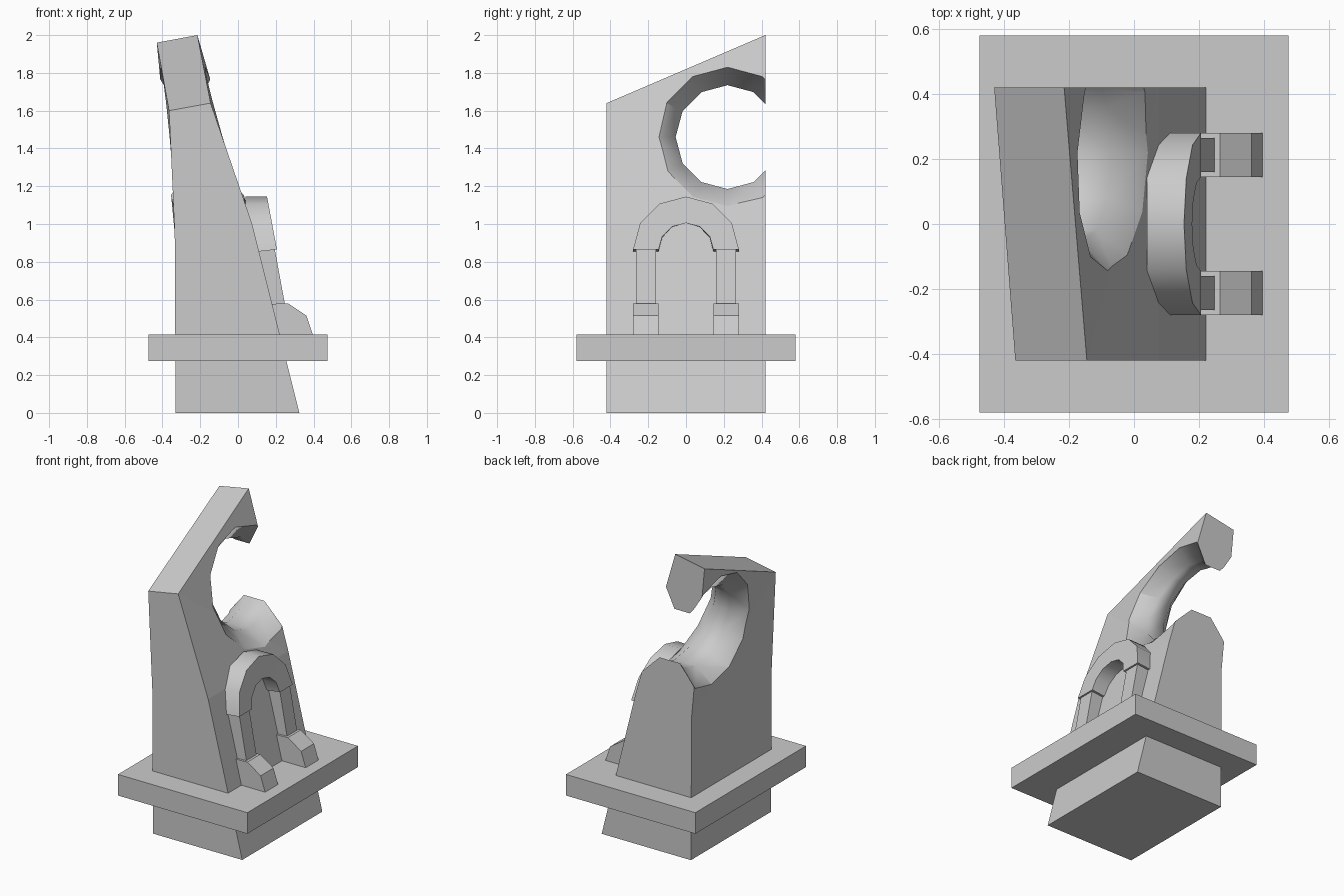
import bpy, bmesh, math

if "Cube" in bpy.data.objects:
    bpy.data.objects.remove(bpy.data.objects["Cube"])


def make(name, verts, faces, smooth=False):
    me = bpy.data.meshes.new(name)
    me.from_pydata(verts, [], faces)
    bm = bmesh.new()
    bm.from_mesh(me)
    bmesh.ops.recalc_face_normals(bm, faces=bm.faces)
    bm.to_mesh(me)
    bm.free()
    for p in me.polygons:
        p.use_smooth = smooth
    ob = bpy.data.objects.new(name, me)
    bpy.context.collection.objects.link(ob)
    return ob


def loft(name, rings, smooth=False, closed=False):
    """Skin equal-length rings; cap the ends unless the path is closed."""
    n, k = len(rings[0]), len(rings)
    verts = [v for r in rings for v in r]
    faces = []
    for i in range(k if closed else k - 1):
        a, b = i * n, ((i + 1) % k) * n
        for j in range(n):
            q = (j + 1) % n
            faces.append((a + j, a + q, b + q, b + j))
    if not closed:
        faces += [tuple(range(n)), tuple(range((k - 1) * n, k * n))]
    return make(name, verts, faces, smooth)


D = 0.42  # half depth of the tower


def right_x(y, z):
    s = (0.344 * (D - y) + 0.29 * (D + y)) / (2 * D)
    return 0.075 - s * (z - 1.0)


def left_x(y, z):
    s = (0.045 * (D - y) + 0.094 * (D + y)) / (2 * D)
    return -0.335 - s * (z - 0.95)


# Leaning tower with slanted top
def ring(l, r, l2, r2):
    return [(l[0], -D, l[1]), (r[0], -D, r[1]), (r2[0], D, r2[1]), (l2[0], D, l2[1])]


low = ((-0.33, 0), (0.325, 0))
mid = ((-0.335, 0.95), (0.075, 1.0))
tower = loft("tower", [ring(*low, *low), ring(*mid, *mid),
                       ring((-0.365, 1.6), (-0.145, 1.64), (-0.43, 1.96), (-0.215, 2.0))])
bm = bmesh.new()
bm.from_mesh(tower.data)
bmesh.ops.triangulate(bm, faces=bm.faces)
bm.to_mesh(tower.data)
bm.free()

# Waisted round cutter for the hooked opening
CY, CZ, R_IN, R_OUT = 0.22, 1.46, 0.275, 0.37
rings = []
for k in range(6):
    pts = []
    for i in range(12):
        a = 2 * math.pi * i / 12
        c, s = math.cos(a), math.sin(a)
        yo, zo = CY + R_OUT * c, CZ + R_OUT * s
        l, r = left_x(yo, zo), right_x(yo, zo)
        m, h = (l + r) / 2, (r - l) / 2
        x = (l - 0.3, l, m - 0.4 * h, m + 0.4 * h, r, r + 0.3)[k]
        rad = R_IN if k in (2, 3) else R_OUT
        pts.append((x, CY + rad * c, CZ + rad * s))
    rings.append(pts)
cutter = loft("opening_cutter", rings, smooth=True)
cutter.hide_render = True
mod = tower.modifiers.new("opening", "BOOLEAN")
mod.operation, mod.solver, mod.object = "DIFFERENCE", "EXACT", cutter
bpy.context.view_layer.objects.active = tower
bpy.ops.object.modifier_apply(modifier=mod.name)
bpy.data.objects.remove(cutter)

# Base slab
slab = [[(sx * 0.475, sy * 0.58, z) for sx, sy in ((-1, -1), (1, -1), (1, 1), (-1, 1))]
        for z in (0.275, 0.415)]
loft("base_slab", slab)

# Round arch over the doorway, tilted with the wall
rings = []
for i in range(7):
    a = math.pi * i / 6
    sec = []
    for rad, front in ((0.145, 0), (0.145, 1), (0.28, 1), (0.28, 0)):
        y, z = rad * math.cos(a), 0.855 + (0.29 / 0.28) * rad * math.sin(a)
        x = 0.205 - 0.18 * (z - 0.86) if front else 0.04
        sec.append((x, y, z + (0.01 if front else -0.008)*(1 - math.sin(a))))
    rings.append(sec)
arch = loft("door_arch", rings)
bpy.ops.object.select_all(action="DESELECT")
arch.select_set(True)
bpy.context.view_layer.objects.active = arch
bpy.ops.object.shade_smooth_by_angle(angle=math.radians(35))


# Columns and their stepped footings, one per side
def extrude_y(name, profile, y0, y1):
    loft(name, [[(x, y, z) for x, z in profile] for y in (y0, y1)])


for side, s in (("left", -1), ("right", 1)):
    extrude_y("column_" + side, [(0.08, 0.55), (0.253, 0.55), (0.195, 0.865), (0.08, 0.865)],
              s * 0.16, s * 0.265)
    extrude_y("footing_" + side, [(0.12, 0.41), (0.397, 0.41), (0.362, 0.515),
                                  (0.265, 0.58), (0.12, 0.575)], s * 0.145, s * 0.28)
